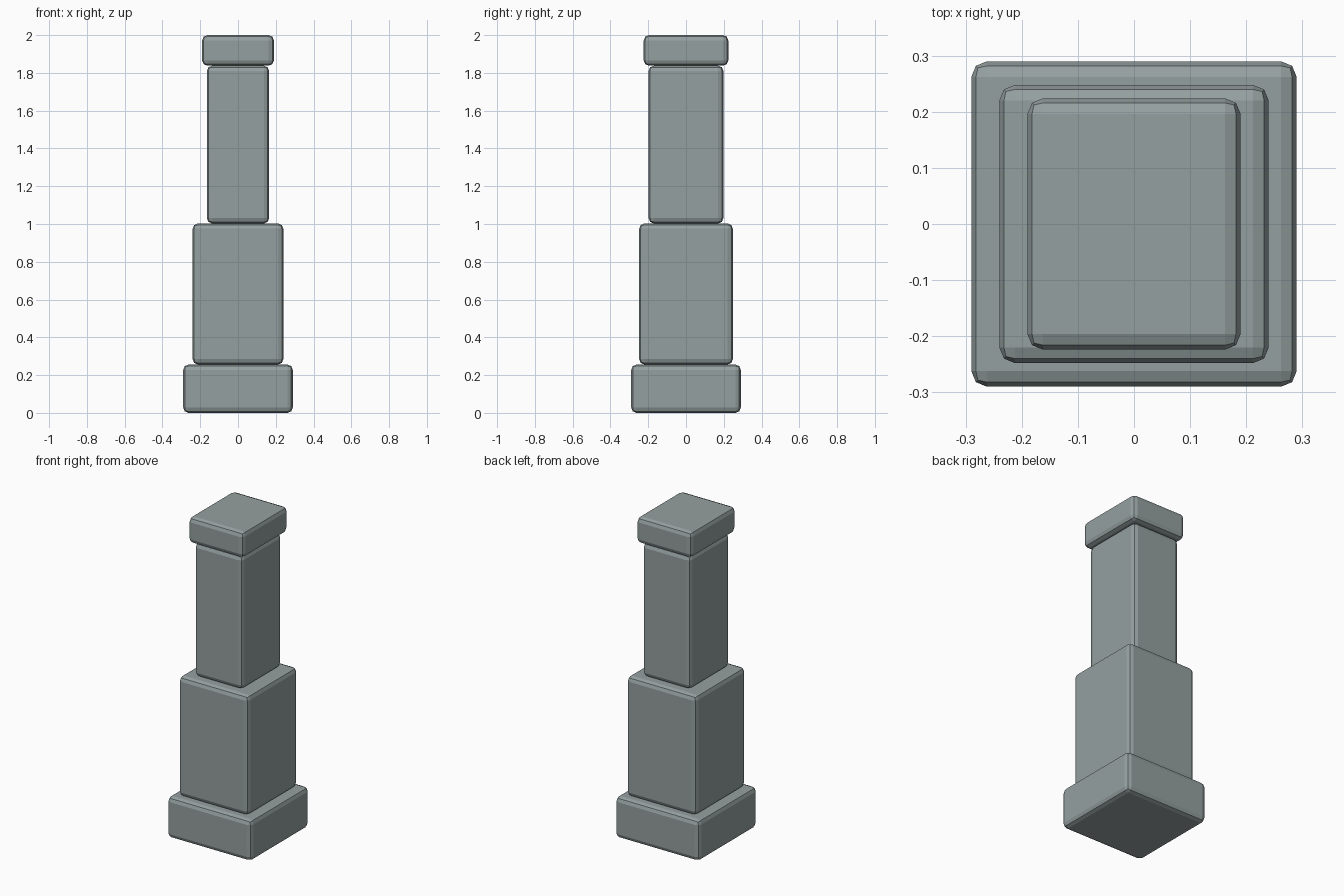
import bpy
import bmesh

cube = bpy.data.objects.get("Cube")
if cube:
    bpy.data.objects.remove(cube, do_unlink=True)

# Single stone colour
stone = bpy.data.materials.new("grey_stone")
stone.use_nodes = True
colour = (0.30, 0.35, 0.35, 1.0)
stone.diffuse_color = colour
stone.node_tree.nodes["Principled BSDF"].inputs["Base Color"].default_value = colour


def block(name, half_x, half_y, bottom, top):
    """Box with two-step chamfered edges, flat shaded."""
    bm = bmesh.new()
    bmesh.ops.create_cube(bm, size=2)
    bmesh.ops.scale(bm, vec=(half_x, half_y, (top - bottom) / 2), verts=bm.verts)
    bmesh.ops.translate(bm, vec=(0, 0, (top + bottom) / 2), verts=bm.verts)
    bmesh.ops.bevel(bm, geom=bm.edges[:], offset=0.028, segments=2,
                    profile=0.5, affect='EDGES')
    mesh = bpy.data.meshes.new(name)
    bm.to_mesh(mesh)
    bm.free()
    mesh.materials.append(stone)
    obj = bpy.data.objects.new(name, mesh)
    bpy.context.collection.objects.link(obj)


# Stacked pillar from the ground up
block("base_plinth", 0.29, 0.29, 0.0, 0.256)
block("lower_pedestal", 0.24, 0.248, 0.256, 1.003)
block("upper_shaft", 0.165, 0.198, 1.003, 1.838)
block("cap_stone", 0.19, 0.224, 1.838, 2.0)
